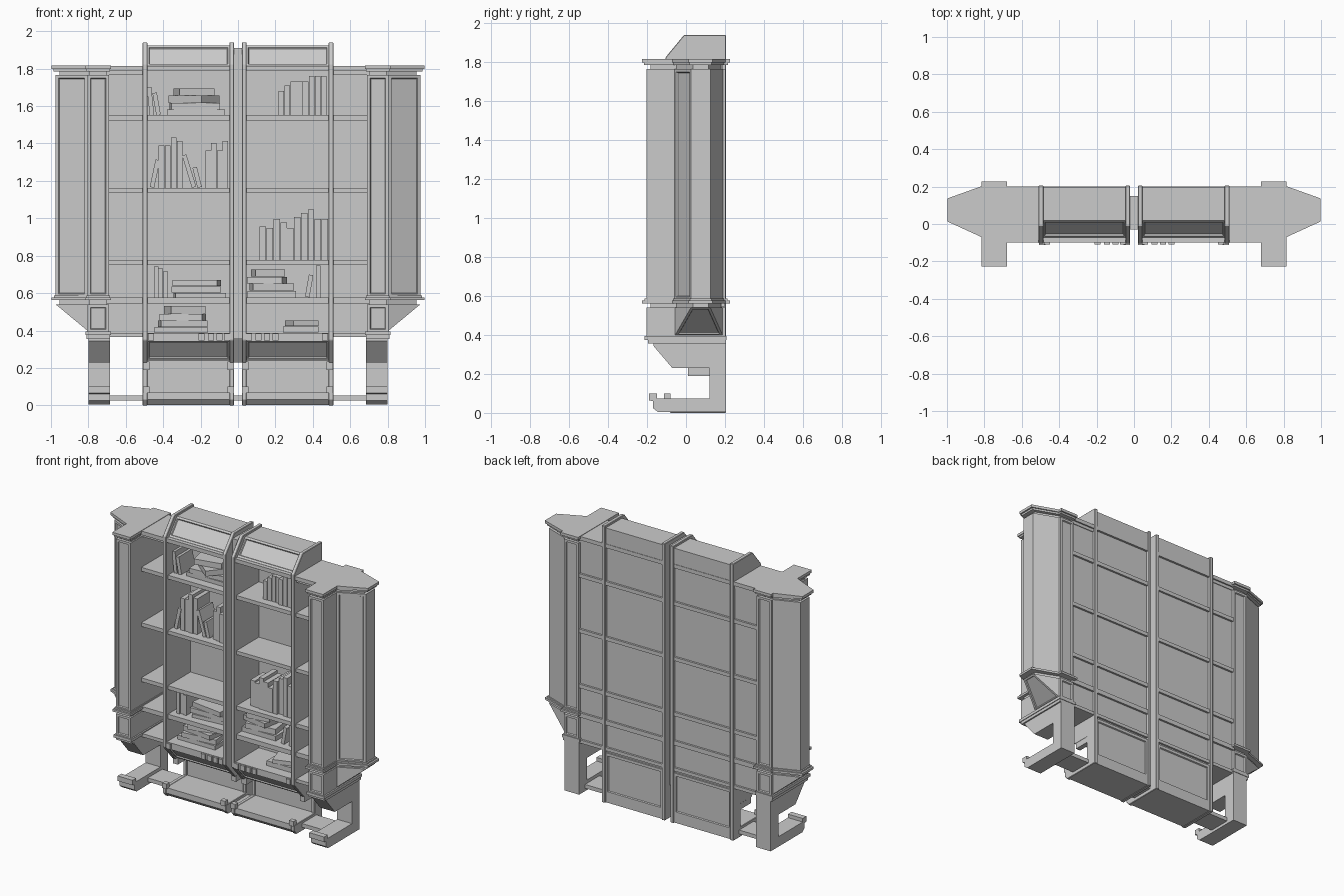
import bpy, bmesh, math, random
from mathutils import Matrix, Vector

random.seed(4)

def finish(name, bm, mirror=True, bevel=0):
    me = bpy.data.meshes.new(name)
    bm.to_mesh(me)
    bm.free()
    ob = bpy.data.objects.new(name, me)
    bpy.context.collection.objects.link(ob)
    if bevel:
        b = ob.modifiers.new("Bevel", 'BEVEL')
        b.width, b.segments = bevel, 1
    if mirror:
        ob.modifiers.new("Mirror", 'MIRROR').use_mirror_merge = False
    return ob

def inset(bm, faces, frame, depth):
    """Sunken panel with a stepped moulding."""
    bmesh.ops.inset_individual(bm, faces=faces, thickness=frame, use_even_offset=True)
    bmesh.ops.inset_individual(bm, faces=faces, thickness=0.004, depth=-depth, use_even_offset=True)

def prism(name, pts, axis, a, b, panels=(), frame=0.012, depth=0.008, mirror=True, bevel=0):
    """Extrude a profile: axis 'z' takes (x, y) points, axis 'x' takes (y, z) points.
    panels lists the profile edges whose faces get a sunken panel."""
    bm = bmesh.new()
    put = (lambda p, t: (p[0], p[1], t)) if axis == 'z' else (lambda p, t: (t, p[0], p[1]))
    lo = [bm.verts.new(put(p, a)) for p in pts]
    hi = [bm.verts.new(put(p, b)) for p in pts]
    n = len(pts)
    sides = [bm.faces.new((lo[i], lo[(i + 1) % n], hi[(i + 1) % n], hi[i])) for i in range(n)]
    bm.faces.new(lo[::-1])
    bm.faces.new(hi)
    bmesh.ops.recalc_face_normals(bm, faces=bm.faces)
    if panels:
        inset(bm, [sides[i] for i in panels], frame, depth)
    return finish(name, bm, mirror, bevel)

def box(name, x0, x1, y0, y1, z0, z1, **kw):
    return prism(name, [(x0, y0), (x1, y0), (x1, y1), (x0, y1)], 'z', z0, z1, **kw)

def tower(d=0.0):
    """Plan of the end tower (pilaster plus angled cabinet), grown by d."""
    h = d * 0.5
    return [(0.69 - h, -0.203 - d), (0.805 + h, -0.203 - d), (0.805 + h, -0.058 - h),
            (0.975 + d, 0.025 - h), (0.975 + d, 0.125 + h), (0.805 + h, 0.19 + h),
            (0.805 + h, 0.203 + d), (0.69 - h, 0.203 + d)]

# end towers with framed panels, necks and cornices
prism("tower_body", tower(), 'z', 0.58, 1.765, panels=(0, 2, 6), frame=0.016)
for name, d, z0, z1 in [("cornice_neck", -0.02, 1.76, 1.79), ("cornice_lower", 0.012, 1.785, 1.80),
                        ("cornice_top", 0.023, 1.798, 1.817), ("waist_top", 0.010, 0.575, 0.587),
                        ("waist_plate", 0.023, 0.562, 0.577), ("waist_neck", -0.02, 0.535, 0.565)]:
    prism(name, tower(d), 'z', z0, z1)

# block and tapering bracket below each tower
box("pilaster_block", 0.69, 0.805, -0.203, 0.203, 0.39, 0.54, panels=(0, 2), frame=0.016)
bm = bmesh.new()
v = [bm.verts.new(c) for c in [(0.80, -0.058, 0.54), (0.975, 0.025, 0.54), (0.975, 0.125, 0.54),
                               (0.80, 0.19, 0.54), (0.80, -0.058, 0.395), (0.80, 0.19, 0.395)]]
fs = [bm.faces.new([v[i] for i in f]) for f in
      [(1, 2, 5, 4), (0, 1, 2, 3), (0, 1, 4), (2, 3, 5), (0, 3, 5, 4)]]
bmesh.ops.recalc_face_normals(bm, faces=bm.faces)
inset(bm, fs[:1], 0.014, 0.008)
finish("tower_bracket", bm)
box("pilaster_base", 0.68, 0.815, -0.213, 0.209, 0.375, 0.395)
box("pilaster_base_step", 0.685, 0.81, -0.195, 0.205, 0.355, 0.378)

# C-shaped feet under the pilasters
prism("foot", [(0.205, 0.005), (0.205, 0.36), (-0.168, 0.36), (-0.168, 0.345), (-0.07, 0.23),
               (0.12, 0.23), (0.12, 0.075), (-0.15, 0.075), (-0.15, 0.10), (-0.19, 0.10),
               (-0.19, 0.065), (-0.17, 0.06), (-0.17, 0.025), (-0.145, 0.005)], 'x', 0.685, 0.80)
box("foot_link", 0.50, 0.69, -0.02, 0.14, 0.025, 0.052)

# tall side boards of the two bays
board = [(0.205, 0), (0.205, 1.94), (-0.01, 1.94), (-0.105, 1.825), (-0.105, 0.35), (0.0, 0.23),
         (0.12, 0.23), (0.12, 0.07), (-0.105, 0.07), (-0.105, 0.03), (-0.08, 0)]
for name, x0, x1 in [("outer_side_board", 0.484, 0.51), ("inner_side_board", 0.021, 0.046)]:
    prism(name, board, 'x', x0, x1, bevel=0.003)

# bay crown, sloping drawer front, base and lower back
prism("crown", [(-0.072, 1.80), (-0.072, 1.815), (0.018, 1.925), (0.197, 1.925), (0.197, 1.80)], 'x',
      0.04, 0.49, panels=(1,), frame=0.014)
prism("drawer", [(-0.09, 0.345), (0.005, 0.24), (0.13, 0.24), (0.13, 0.345)], 'x',
      0.04, 0.49, panels=(0,), frame=0.014)
prism("bay_base", [(-0.10, 0.03), (-0.075, 0.003), (0.197, 0.003), (0.197, 0.068), (-0.10, 0.068)],
      'x', 0.04, 0.49)
box("lower_back", 0.04, 0.49, 0.13, 0.197, 0.06, 0.35, panels=(2,), frame=0.02)

# small corner blocks on the base and under the drawer
for x in (0.022, 0.474):
    box("base_corner", x, x + 0.035, -0.113, -0.08, 0.065, 0.10)
    box("under_corner", x, x + 0.035, 0.01, 0.125, 0.19, 0.235)

# shelves run through bays and wings, showing as ridges at the back
for z0, z1 in [(0.365, 0.388), (0.545, 0.577), (0.75, 0.777), (1.137, 1.163), (1.524, 1.551)]:
    box("shelf", 0.03, 0.70, -0.085, 0.199, z0, z1)
box("shelf_front_rail", 0.04, 0.49, -0.097, -0.07, 0.342, 0.388)
box("top_board", 0.03, 0.70, -0.10, 0.20, 1.787, 1.814)
box("wing_header", 0.51, 0.70, -0.08, 0.19, 1.765, 1.79)
box("bay_back", 0.04, 0.49, 0.165, 0.185, 0.34, 1.80)
box("wing_back", 0.50, 0.70, 0.165, 0.185, 0.37, 1.79)

# dentils on the rail
for x in (-0.195, -0.145, -0.10, -0.06, 0.06, 0.11, 0.155, 0.20, -0.465, 0.465):
    box("dentil", x - 0.016, x + 0.016, -0.11, -0.09, 0.347, 0.385, mirror=False)

# spine between the bays
prism("centre_spine", [(0.15, 0.23), (0.15, 1.91), (-0.03, 1.91), (-0.03, 0.36), (0.06, 0.23)], 'x',
      -0.025, 0.025, mirror=False)
box("centre_link", -0.03, 0.03, -0.02, 0.14, 0.025, 0.052, mirror=False)

def add_book(bm, size, loc, rot):
    m = Matrix.Translation(Vector(loc)) @ rot @ Matrix.Diagonal((*size, 1))
    bmesh.ops.create_cube(bm, size=1, matrix=m)

def upright(name, x, x_end, z, tops):
    """Row of standing books with the given heights."""
    bm = bmesh.new()
    w = (x_end - x) / len(tops)
    for i, h in enumerate(tops):
        d = 0.15 + random.uniform(-0.02, 0.02)
        add_book(bm, (w * 0.94, d, h), (x + (i + 0.5) * w, 0.04, z + h / 2), Matrix())
    finish(name, bm, False)

def leaning(name, z, books):
    """Books tilted sideways: (foot x, height, angle)."""
    bm = bmesh.new()
    for x, h, a in books:
        r = math.radians(a)
        c = Vector((x + math.sin(r) * h / 2, 0.04, z + math.cos(r) * h / 2 + abs(math.sin(r)) * 0.011))
        add_book(bm, (0.024, 0.15, h), c, Matrix.Rotation(r, 4, 'Y'))
    finish(name, bm, False)

def stack(name, z, books):
    """Lying books: (x0, x1, thickness, turn)."""
    bm = bmesh.new()
    for x0, x1, t, a in books:
        add_book(bm, (x1 - x0, 0.15, t * 0.96), ((x0 + x1) / 2, 0.05, z + t / 2),
                 Matrix.Rotation(math.radians(a), 4, 'Z'))
        z += t
    finish(name, bm, False)

# books, left bay
leaning("books_leaning_top", 1.551, [(-0.46, 0.15, -6), (-0.425, 0.12, -10)])
stack("books_stack_top", 1.551, [(-0.38, -0.07, 0.03, 0), (-0.36, -0.10, 0.035, 4),
                                 (-0.35, -0.12, 0.04, -40), (-0.33, -0.14, 0.04, 12)])
leaning("books_leaning_mid", 1.163, [(-0.46, 0.15, 12), (-0.235, 0.18, -17), (-0.205, 0.11, -14)])
upright("books_row_mid", -0.425, -0.295, 1.163, [0.225, 0.225, 0.27, 0.25])
upright("books_row_mid_right", -0.175, -0.052, 1.163, [0.2, 0.24, 0.2, 0.25])
upright("books_row_low", -0.45, -0.375, 0.577, [0.165, 0.155, 0.14])
stack("books_stack_low", 0.577, [(-0.34, -0.07, 0.025, 5), (-0.355, -0.09, 0.035, 0), (-0.34, -0.10, 0.035, -8)])
stack("books_stack_bottom", 0.388, [(-0.45, -0.16, 0.03, 0), (-0.42, -0.17, 0.035, 6),
                                    (-0.41, -0.18, 0.035, -8), (-0.38, -0.19, 0.045, 15)])

# books, right bay
upright("books_row_top", 0.215, 0.475, 1.551, [0.13, 0.16, 0.18, 0.18, 0.18, 0.21, 0.21, 0.21])
upright("books_row_centre", 0.115, 0.482, 0.777, [0.18, 0.17, 0.22, 0.2, 0.17, 0.23, 0.25, 0.27, 0.22, 0.22])
stack("books_stack_right", 0.577, [(0.05, 0.31, 0.035, 0), (0.07, 0.29, 0.04, 7),
                                   (0.06, 0.25, 0.035, -10), (0.08, 0.24, 0.04, 10)])
leaning("books_leaning_right", 0.577, [(0.37, 0.12, 10), (0.43, 0.17, 0)])
stack("books_stack_bottom_right", 0.388, [(0.24, 0.43, 0.035, 0), (0.27, 0.41, 0.03, 18)])
